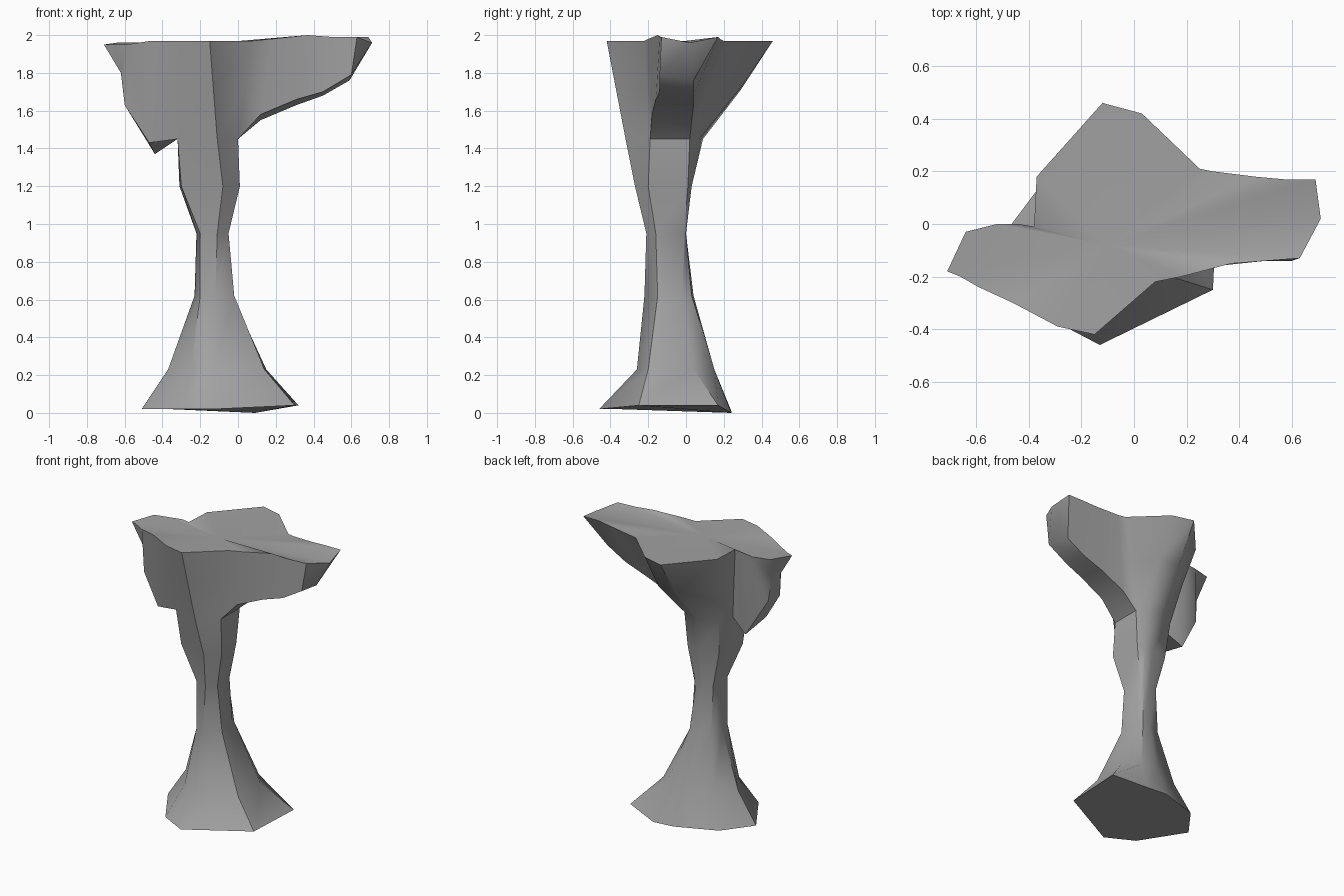
import bpy
import bmesh
import math

default_cube = bpy.data.objects.get("Cube")
if default_cube:
    bpy.data.objects.remove(default_cube, do_unlink=True)

# Single stone colour
stone = bpy.data.materials.new("grey_stone")
stone.use_nodes = True
stone_colour = (0.36, 0.36, 0.36, 1)
stone.diffuse_color = stone_colour
stone.node_tree.nodes["Principled BSDF"].inputs["Base Color"].default_value = stone_colour

bm = bmesh.new()


def loft(sections, spans, is_open=None):
    """Skin matching sections, leaving out faces where is_open says so."""
    rows = [[bm.verts.new(p) for p in section] for section in sections]
    for level, (low, high) in enumerate(zip(rows, rows[1:])):
        for i, j in spans:
            if not (is_open and is_open(level, i)):
                bm.faces.new((low[i], low[j], high[j], high[i]))
    return rows


def ledge(sections, tip):
    """Build a ledge without a top, drawn together to a tip point."""
    spans = [(i, i + 1) for i in range(len(sections[0]) - 1)]
    last = loft(sections, spans)[-1]
    apex = bm.verts.new(tip)
    for i, j in spans:
        bm.faces.new((last[i], last[j], apex))


# Pillar: height, then eight (x, y) corners starting at the back left
pillar_rings = [
    (0.02, [(.32, .17), (.09, .24), (-.07, .24), (-.36, .14),
            (-.51, -.06), (-.32, -.36), (-.13, -.46), (.3, -.25)]),
    (0.23, [(.15, .04), (.06, .15), (-.07, .15), (-.27, .08),
            (-.37, -.06), (-.25, -.24), (-.13, -.26), (.14, -.2)]),
    (0.62, [(-.03, -.02), (-.05, .03), (-.1, .04), (-.2, 0),
            (-.23, -.08), (-.2, -.18), (-.12, -.22), (-.02, -.15)]),
    (0.95, [(-.06, -.01), (-.08, 0), (-.13, 0), (-.2, -.02),
            (-.22, -.09), (-.2, -.18), (-.11, -.21), (-.05, -.16)]),
    (1.2, [(-.02, .01), (-.07, .03), (-.13, .03), (-.26, 0),
           (-.31, -.08), (-.3, -.21), (-.08, -.27), (.01, -.2)]),
    (1.45, [(0, .02), (-.06, .07), (-.15, .09), (-.28, .03),
            (-.32, -.07), (-.32, -.24), (-.11, -.32), (0, -.19)]),
    (1.71, [(.125, .115), (.02, .28), (-.13, .29), (-.32, .1),
            (-.35, -.04), (-.305, -.315), (-.13, -.37), (.04, -.205)]),
    (1.97, [(.25, .21), (.03, .42), (-.12, .46), (-.37, .18),
            (-.38, -.01), (-.29, -.39), (-.15, -.42), (.08, -.22)]),
]
pillar = [[(x, y, z) for x, y in ring] for z, ring in pillar_rings]
# The foot is slightly uneven
foot_lift = (.02, -.02, -.01, 0, 0, 0, 0, .02)
pillar[0] = [(x, y, z + lift) for (x, y, z), lift in zip(pillar[0], foot_lift)]

neck, crown = pillar[5], pillar[7]
BACK_LEFT, SIDE_BACK, SIDE_FRONT, FRONT_LEFT = 0, 4, 5, 7
around = [(i, (i + 1) % 8) for i in range(8)]
# The two sides where the ledges grow out stay open above the neck
rows = loft(pillar, around,
            lambda level, i: level >= 5 and i in (SIDE_BACK, FRONT_LEFT))
bm.faces.new(rows[0])

# Ledges: sections run top back, bottom back, bottom front, top front
left_ledge = [
    [crown[BACK_LEFT], neck[BACK_LEFT], neck[FRONT_LEFT], crown[FRONT_LEFT]],
    [(.3, .2, 1.97), (.12, .03, 1.55), (.12, -.18, 1.58), (.18, -.2, 1.98)],
    [(.46, .18, 1.98), (.31, .04, 1.63), (.31, -.16, 1.66), (.37, -.15, 2)],
    [(.57, .17, 1.99), (.45, .04, 1.68), (.45, -.14, 1.7), (.5, -.14, 1.99)],
    [(.69, .17, 1.99), (.59, .04, 1.76), (.6, -.14, 1.79), (.63, -.13, 1.99)],
]
left_tip = (.71, .02, 1.96)
ledge(left_ledge, left_tip)

right_ledge = [
    [crown[SIDE_BACK], neck[SIDE_BACK], neck[SIDE_FRONT], crown[SIDE_FRONT]],
    [(-.44, 0, 1.97), (-.44, -.04, 1.37), (-.47, -.23, 1.43), (-.46, -.3, 1.97)],
    [(-.52, 0, 1.96), (-.59, -.08, 1.63), (-.6, -.2, 1.63), (-.59, -.24, 1.95)],
    [(-.64, -.03, 1.96), (-.61, -.1, 1.8), (-.62, -.18, 1.8), (-.66, -.2, 1.95)],
]
right_tip = (-.71, -.18, 1.95)
ledge(right_ledge, right_tip)

# Top: follows the rims of the ledges and the pillar, dished to the middle
rim = [section[0] for section in left_ledge] + [left_tip]
rim += [section[-1] for section in reversed(left_ledge)]
rim += [crown[6]]
rim += [section[-1] for section in right_ledge] + [right_tip]
rim += [section[0] for section in reversed(right_ledge)]
rim += [crown[i] for i in (3, 2, 1)]
edge = [bm.verts.new(p) for p in rim]
centre = bm.verts.new((-.1, -.08, 1.96))
for a, b in zip(edge, edge[1:] + edge[:1]):
    bm.faces.new((centre, b, a))

# Weld the parts, splitting the tall ledge joints to meet the pillar's rings
bmesh.ops.remove_doubles(bm, verts=bm.verts[:], dist=.002)
joints = [e for e in bm.edges if e.is_boundary
          and abs(e.verts[0].co.z - e.verts[1].co.z) > .5]
bmesh.ops.subdivide_edges(bm, edges=joints, cuts=1)
bmesh.ops.remove_doubles(bm, verts=bm.verts[:], dist=.005)
bmesh.ops.recalc_face_normals(bm, faces=bm.faces[:])

mesh = bpy.data.meshes.new("rock_pillar")
bm.to_mesh(mesh)
bm.free()
mesh.materials.append(stone)
rock = bpy.data.objects.new("rock_pillar", mesh)
bpy.context.collection.objects.link(rock)
bpy.ops.object.select_all(action='DESELECT')
rock.select_set(True)
bpy.context.view_layer.objects.active = rock
bpy.ops.object.shade_smooth_by_angle(angle=math.radians(42))
